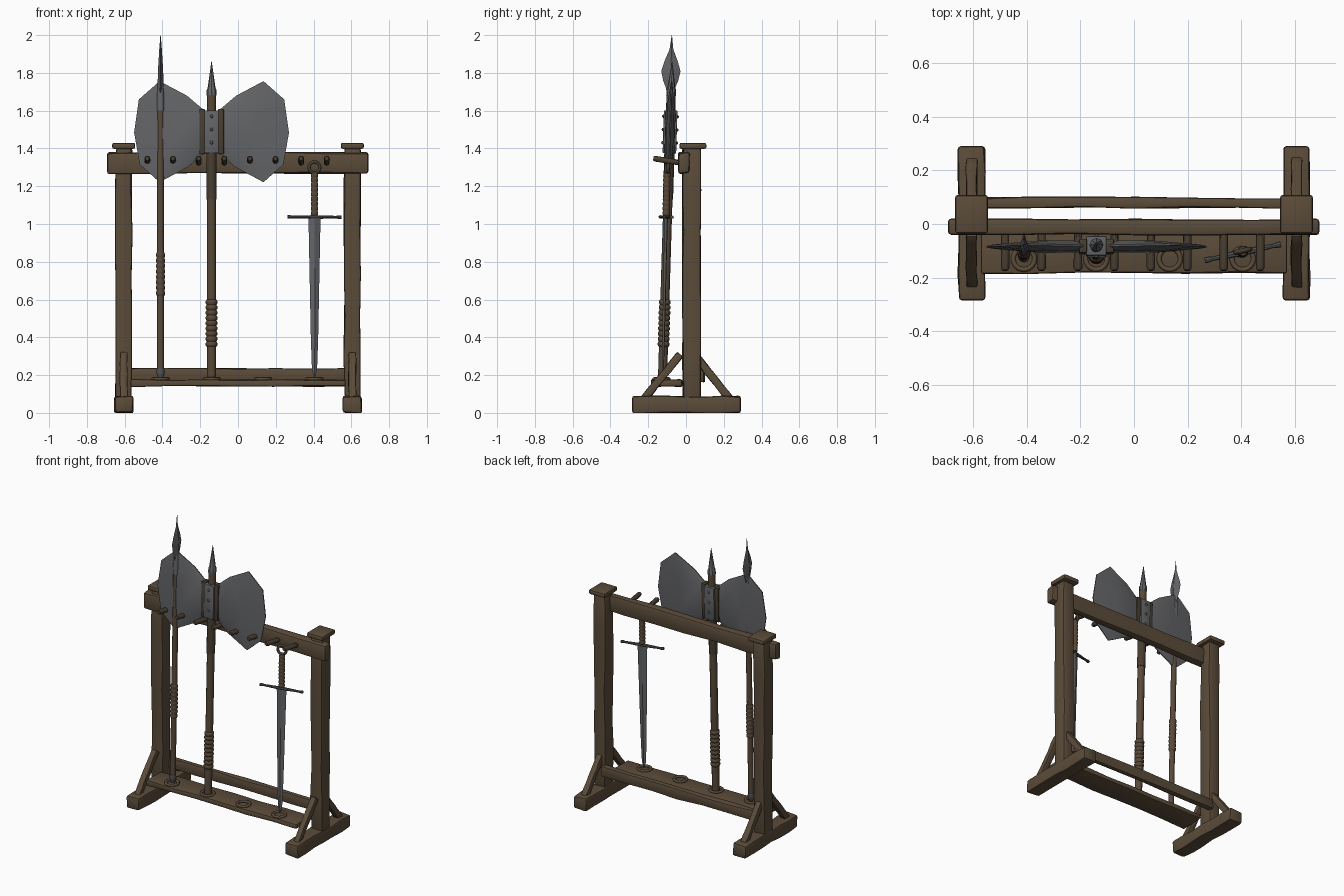
import bpy, bmesh, math, random
from mathutils import Matrix, Vector

if "Cube" in bpy.data.objects:
    bpy.data.objects.remove(bpy.data.objects["Cube"])

random.seed(4)


def material(name, col):
    m = bpy.data.materials.new(name)
    m.diffuse_color = (*col, 1)
    m.use_nodes = True
    m.node_tree.nodes["Principled BSDF"].inputs["Base Color"].default_value = m.diffuse_color
    return m


WOOD = material("brown wood", (0.105, 0.072, 0.042))
SHAFT = material("shaft wood", (0.098, 0.067, 0.040))
DARK = material("dark wood", (0.065, 0.048, 0.031))
STEEL = material("steel", (0.125, 0.127, 0.135))
IRON = material("dark iron", (0.085, 0.087, 0.095))


def finish(name, bm, mat, mtx=None, angle=35):
    bmesh.ops.recalc_face_normals(bm, faces=bm.faces)
    me = bpy.data.meshes.new(name)
    if mtx:
        bm.transform(mtx)
    bm.to_mesh(me)
    bm.free()
    me.materials.append(mat)
    me.polygons.foreach_set("use_smooth", [True] * len(me.polygons))
    me.set_sharp_from_angle(angle=math.radians(angle))
    ob = bpy.data.objects.new(name, me)
    bpy.context.collection.objects.link(ob)
    return ob


def box(name, lo, hi, mat, bevel=0.01, wobble=0.0, mtx=None):
    """Bevelled box; wobble roughens it along its longest axis like hewn timber."""
    lo, hi = Vector(lo), Vector(hi)
    size, mid = hi - lo, (lo + hi) / 2
    bm = bmesh.new()
    bmesh.ops.create_cube(bm, size=1, matrix=Matrix.Translation(mid) @ Matrix.Diagonal((*size, 1)))
    if bevel:
        bmesh.ops.bevel(bm, geom=bm.edges[:], offset=bevel, segments=2, affect='EDGES', profile=0.5)
    if wobble:
        ax = max(range(3), key=lambda i: size[i])
        for k in range(1, 6):
            co, no = mid.copy(), Vector((0, 0, 0))
            co[ax] = lo[ax] + size[ax] * k / 6
            no[ax] = 1
            bmesh.ops.bisect_plane(bm, geom=bm.verts[:] + bm.edges[:] + bm.faces[:], plane_co=co, plane_no=no)
        shift = {}
        for v in bm.verts:
            key = (round((v.co[ax] - lo[ax]) / size[ax] * 6), *(v.co[i] > mid[i] for i in range(3) if i != ax))
            if key not in shift:
                shift[key] = Vector([0 if i == ax else random.uniform(-wobble, wobble) for i in range(3)])
            v.co += shift[key]
            v.co.z = max(v.co.z, 0)
    return finish(name, bm, mat, mtx)


def loft(name, rows, mat, mtx=None, segs=12, angle=35):
    """Closed stack of elliptical rings; rows are (z, radius x, radius y)."""
    bm = bmesh.new()
    rings = [[bm.verts.new((rx * math.cos(2 * math.pi * i / segs), ry * math.sin(2 * math.pi * i / segs), z))
              for i in range(segs)] for z, rx, ry in rows]
    for a, b in zip(rings, rings[1:]):
        for i in range(segs):
            j = (i + 1) % segs
            bm.faces.new((a[i], a[j], b[j], b[i]))
    bm.faces.new(rings[0][::-1])
    bm.faces.new(rings[-1])
    return finish(name, bm, mat, mtx, angle)


def rod(name, z0, z1, r, mat, mtx, segs=12):
    return loft(name, [(z0, r, r), (z1, r, r)], mat, mtx, segs)


def grip(name, z0, z1, r, n, mat, mtx):
    """Ribbed binding."""
    rows = []
    for k in range(n):
        for f, s in ((0, 0.82), (0.3, 1), (0.7, 1)):
            rows.append((z0 + (z1 - z0) * (k + f) / n, r * s, r * s))
    return loft(name, rows + [(z1, r * 0.82, r * 0.82)], mat, mtx, 12, 60)


def torus(name, R, r, mat, mtx, n=18, m=8):
    bm = bmesh.new()
    vs = [[bm.verts.new(((R + r * math.cos(2 * math.pi * j / m)) * math.cos(2 * math.pi * i / n),
                         (R + r * math.cos(2 * math.pi * j / m)) * math.sin(2 * math.pi * i / n),
                         r * math.sin(2 * math.pi * j / m))) for j in range(m)] for i in range(n)]
    for i in range(n):
        for j in range(m):
            bm.faces.new((vs[i][j], vs[(i + 1) % n][j], vs[(i + 1) % n][(j + 1) % m], vs[i][(j + 1) % m]))
    return finish(name, bm, mat, mtx, 60)


def along(a, b):
    a, b = Vector(a), Vector(b)
    return Matrix.Translation(a) @ (b - a).to_track_quat('Z', 'Y').to_matrix().to_4x4()


def lean(x, y0, y1, height, turn=0):
    """Weapon frame: stands at (x, y0) and leans back to y1 at the given height."""
    return (Matrix.Translation((x, y0, 0)) @ Matrix.Rotation(-math.atan2(y1 - y0, height), 4, 'X')
            @ Matrix.Rotation(turn, 4, 'Z'))


# Side frames
for s, side in ((-1, "left"), (1, "right")):
    x = 0.605 * s
    box(side + "_foot", (x - 0.049, -0.285, 0), (x + 0.049, 0.29, 0.088), WOOD, 0.012, 0.004)
    box(side + "_post", (x - 0.043, -0.018, 0.07), (x + 0.043, 0.077, 1.4), WOOD, 0.01, 0.004)
    box(side + "_post_cap", (x - 0.061, -0.035, 1.398), (x + 0.061, 0.108, 1.43), WOOD, 0.01)
    for part, a, b in (("front", (-0.225, 0.07), (-0.03, 0.31)), ("back", (0.235, 0.07), (0.06, 0.29))):
        length = (Vector(a) - Vector(b)).length
        box(f"{side}_{part}_brace", (-0.02, -0.02, 0), (0.02, 0.02, length), WOOD, 0.006, 0.002,
            along((x, *a), (x, *b)))

# Cross pieces
box("top_beam", (-0.693, -0.04, 1.268), (0.69, 0.018, 1.378), WOOD, 0.012, 0.004)
box("back_rail", (-0.58, 0.06, 0.165), (0.58, 0.098, 0.235), WOOD, 0.008, 0.004)
box("weapon_shelf", (-0.57, -0.183, 0.14), (0.57, -0.02, 0.177), WOOD, 0.008, 0.004)

# Pegs and shelf rings
for k in range(8):
    x = -0.48 + 0.1357 * k
    loft("peg", [(0, .015, .015), (.145, .016, .016), (.155, .011, .011)], DARK,
         along((x, -0.02, 1.322), (x, -0.17, 1.347)), 10)
for x in (-0.41, -0.14, 0.133, 0.405):
    torus("shelf_ring", 0.04, 0.009, WOOD, Matrix.Translation((x, -0.13, 0.18)))

# Spear
M = lean(-0.41, -0.127, -0.075, 2)
rod("spear_shaft", 0.2, 1.62, 0.018, SHAFT, M)
grip("spear_grip", 0.62, 0.85, 0.024, 8, SHAFT, M)
loft("spear_butt", [(.18, .012, .012), (.2, .019, .019), (.215, .022, .022), (.235, .02, .02)], IRON, M)
loft("spear_socket", [(1.6, .021, .021), (1.62, .021, .021), (1.7, .018, .018), (1.74, .012, .012)], STEEL, M)
loft("spear_head", [(1.68, .014, .016), (1.72, .015, .024), (1.76, .015, .04), (1.81, .014, .051),
                    (1.86, .011, .036), (1.925, .007, .01), (2.0, .001, .001)], STEEL, M, 4, 25)

# Double axe
M = lean(-0.14, -0.13, -0.075, 1.8)
rod("axe_shaft", 0.18, 1.7, 0.024, SHAFT, M)
grip("axe_grip", 0.35, 0.6, 0.031, 9, SHAFT, M)
rod("axe_sleeve", 1.13, 1.4, 0.027, DARK, M)
loft("axe_spike", [(1.68, .026, .026), (1.71, .026, .026), (1.72, .021, .021), (1.862, .001, .001)], STEEL, M, 8)
box("axe_block", (-0.038, -0.036, 1.375), (0.038, 0.036, 1.602), STEEL, 0.005, 0, M)
for z in (1.43, 1.5, 1.57):
    for y in (-0.036, 0.036):
        bm = bmesh.new()
        bmesh.ops.create_uvsphere(bm, u_segments=10, v_segments=6, radius=0.009)
        finish("axe_rivet", bm, IRON, M @ Matrix.Translation((0, y, z)), 60)
# Half outline of an axe blade, mirrored for the other side
OUTLINE = [(.03, 1.595), (.13, 1.68), (.275, 1.757), (.385, 1.66), (.41, 1.485),
           (.38, 1.315), (.275, 1.222), (.12, 1.305), (.035, 1.385)]
for s, side in ((-1, "left"), (1, "right")):
    box(side + "_axe_cheek", (s * .05 - .015, -.026, 1.37), (s * .05 + .015, .026, 1.61), DARK, 0.005, 0, M)
    bm = bmesh.new()
    rings = []
    for f, t in ((0.55, -.019), (1, -.003), (1, .003), (0.55, .019)):
        rings.append([bm.verts.new((s * (.03 + (x - .03) * f), t, 1.49 + (z - 1.49) * f)) for x, z in OUTLINE])
    n = len(OUTLINE)
    for a, b in zip(rings, rings[1:]):
        for i in range(n):
            bm.faces.new((a[i], a[(i + 1) % n], b[(i + 1) % n], b[i]))
    bm.faces.new(rings[0])
    bm.faces.new(rings[-1])
    finish(side + "_axe_blade", bm, STEEL, M, 35)

# Sword, hung point down
M = lean(0.405, -0.127, -0.1, 1.3, math.radians(12))
loft("sword_blade", [(.19, .003, .002), (.23, .014, .005), (.4, .02, .007), (.95, .031, .009), (1.04, .033, .01)],
     STEEL, M, 4, 25)
G = M @ Matrix.Translation((-0.145, 0, 1.037)) @ Matrix.Rotation(math.pi / 2, 4, 'Y')
loft("sword_guard", [(0, .009, .011), (.015, .009, .011), (.03, .007, .008), (.145, .01, .014),
                     (.26, .007, .008), (.275, .009, .011), (.29, .009, .011)], IRON, G, 8)
grip("sword_grip", 1.045, 1.27, 0.02, 9, SHAFT, M)
torus("sword_pommel_ring", 0.029, 0.009, DARK, M @ Matrix.Translation((0, 0, 1.3)) @ Matrix.Rotation(math.pi / 2, 4, 'X'))
